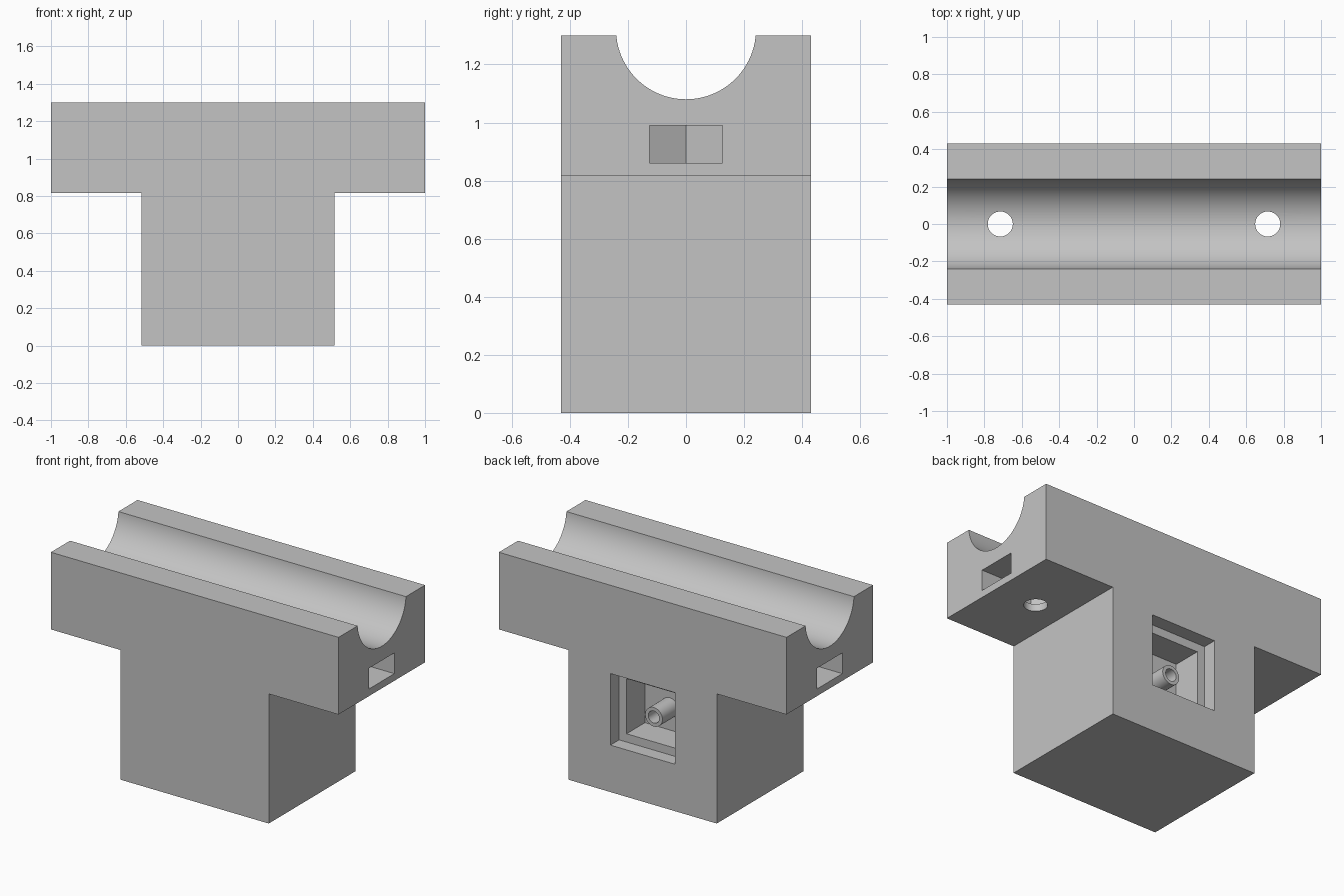
import bpy, bmesh, math
from mathutils import Matrix

old = bpy.data.objects.get("Cube")
if old:
    bpy.data.objects.remove(old, do_unlink=True)

grey = bpy.data.materials.new("light grey")
grey.use_nodes = True
grey.diffuse_color = (0.55, 0.55, 0.55, 1)
grey.node_tree.nodes["Principled BSDF"].inputs["Base Color"].default_value = (0.55, 0.55, 0.55, 1)

HALF_DEPTH = 0.43
BACK_FLOOR = 0.16      # y of the pocket's inner wall
POCKET_Z = 0.52


def to_object(name, bm):
    bmesh.ops.recalc_face_normals(bm, faces=bm.faces)
    mesh = bpy.data.meshes.new(name)
    bm.to_mesh(mesh)
    bm.free()
    mesh.materials.append(grey)
    obj = bpy.data.objects.new(name, mesh)
    bpy.context.collection.objects.link(obj)
    return obj


def prism(name, points, direction):
    """Extrude a flat outline along a direction."""
    bm = bmesh.new()
    face = bm.faces.new([bm.verts.new(p) for p in points])
    new = bmesh.ops.extrude_face_region(bm, geom=[face])["geom"]
    bmesh.ops.translate(bm, vec=direction, verts=[v for v in new if isinstance(v, bmesh.types.BMVert)])
    return to_object(name, bm)


def box(name, x, y, z):
    x0, x1 = x
    y0, y1 = y
    z0, z1 = z
    return prism(name, [(x0, y0, z0), (x1, y0, z0), (x1, y1, z0), (x0, y1, z0)], (0, 0, z1 - z0))


def cylinder(name, radius, length, centre, axis, sides=48):
    turn = {"x": Matrix.Rotation(math.pi / 2, 4, "Y"),
            "y": Matrix.Rotation(math.pi / 2, 4, "X"),
            "z": Matrix.Identity(4)}[axis]
    bm = bmesh.new()
    bmesh.ops.create_cone(bm, cap_ends=True, segments=sides, radius1=radius, radius2=radius,
                          depth=length, matrix=Matrix.Translation(centre) @ turn)
    return to_object(name, bm)


def cut(obj, cutter):
    mod = obj.modifiers.new("cut", "BOOLEAN")
    mod.operation = "DIFFERENCE"
    mod.solver = "EXACT"
    mod.object = cutter
    bpy.ops.object.select_all(action="DESELECT")
    bpy.context.view_layer.objects.active = obj
    obj.select_set(True)
    bpy.ops.object.modifier_apply(modifier=mod.name)
    bpy.data.objects.remove(cutter, do_unlink=True)


def smooth(obj):
    bpy.ops.object.select_all(action="DESELECT")
    bpy.context.view_layer.objects.active = obj
    obj.select_set(True)
    bpy.ops.object.shade_smooth_by_angle(angle=math.radians(30))


# T-shaped body
right_half = [(0.515, 0), (0.515, 0.815), (1, 0.815), (1, 1.30)]
outline = right_half + [(-x, z) for x, z in reversed(right_half)]
body = prism("t_shaped_body", [(x, -HALF_DEPTH, z) for x, z in outline], (0, 2 * HALF_DEPTH, 0))

# Round cradle along the top
cut(body, cylinder("cradle_cutter", 0.241, 2.4, (0, 0, 1.321), "x", 96))

# Screw holes and hexagonal nut slots in both arms
FLAT = 0.125
CORNER = FLAT / math.cos(math.pi / 6)
for side in (1, -1):
    hole_x = 0.715
    cut(body, cylinder("screw_hole_cutter", 0.067, 0.6, (side * hole_x, 0, 1.0), "z"))
    slot = [(1.1, -FLAT), (1.1, FLAT), (hole_x - CORNER / 2, FLAT),
            (hole_x - CORNER, 0), (hole_x - CORNER / 2, -FLAT)]
    cut(body, prism("nut_slot_cutter", [(side * x, y, 0.86) for x, y in slot], (0, 0, 0.13)))

# Stepped square pocket in the back
for half, floor in ((0.225, HALF_DEPTH - 0.087), (0.173, BACK_FLOOR)):
    cut(body, box("pocket_cutter", (-half, half), (floor, 0.6),
                  (POCKET_Z - half, POCKET_Z + half)))
smooth(body)

# Hollow post inside the pocket
POST_Z = 0.49
POST_END = HALF_DEPTH - 0.11
length = POST_END - BACK_FLOOR + 0.01
post = cylinder("hollow_post", 0.06, length, (0, POST_END - length / 2, POST_Z), "y", 32)
cut(post, cylinder("post_hole_cutter", 0.038, 0.24, (0, POST_END, POST_Z), "y", 32))
smooth(post)
